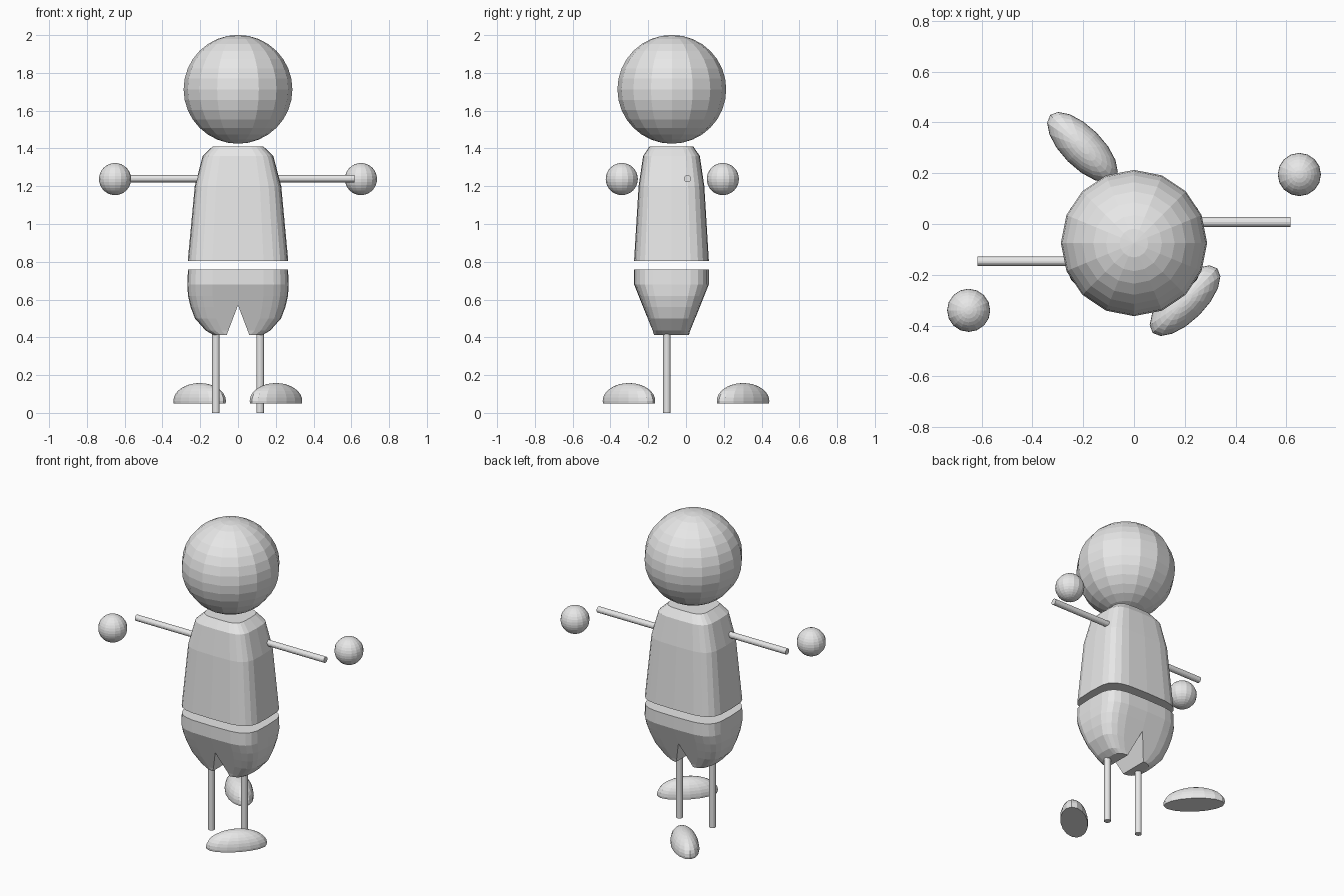
import bpy, bmesh, math
from mathutils import Matrix, Vector

cube = bpy.data.objects.get("Cube")
if cube:
    bpy.data.objects.remove(cube)

BODY_Y = -0.077

grey = bpy.data.materials.new("light grey")
grey.use_nodes = True
grey.diffuse_color = (0.8, 0.8, 0.8, 1)
grey.node_tree.nodes["Principled BSDF"].inputs["Base Color"].default_value = (0.8, 0.8, 0.8, 1)


def finish(name, bm):
    bmesh.ops.recalc_face_normals(bm, faces=bm.faces)
    mesh = bpy.data.meshes.new(name)
    bm.to_mesh(mesh)
    bm.free()
    mesh.materials.append(grey)
    obj = bpy.data.objects.new(name, mesh)
    bpy.context.scene.collection.objects.link(obj)
    return obj


def ball(name, centre, radius):
    bm = bmesh.new()
    bmesh.ops.create_uvsphere(bm, u_segments=16, v_segments=16, radius=radius,
                              matrix=Matrix.Translation(centre))
    return finish(name, bm)


def rod(name, start, end, radius=0.02):
    start, end = Vector(start), Vector(end)
    axis = end - start
    turn = axis.to_track_quat('Z', 'Y').to_matrix().to_4x4()
    bm = bmesh.new()
    bmesh.ops.create_cone(bm, cap_ends=True, segments=16, radius1=radius, radius2=radius,
                          depth=axis.length,
                          matrix=Matrix.Translation((start + end) / 2) @ turn)
    return finish(name, bm)


def loft(name, rings, sides=24, power=4.0):
    """Stack of rounded-box sections given as (z, half width, half depth)."""
    bm = bmesh.new()
    loops = []
    for z, hx, hy in rings:
        loop = []
        for i in range(sides):
            a = math.tau * i / sides
            c, s = math.cos(a), math.sin(a)
            x = math.copysign(abs(c) ** (2 / power), c) * hx
            y = math.copysign(abs(s) ** (2 / power), s) * hy
            loop.append(bm.verts.new((x, BODY_Y + y, z)))
        loops.append(loop)
    for low, high in zip(loops, loops[1:]):
        for i in range(sides):
            j = (i + 1) % sides
            bm.faces.new((low[i], low[j], high[j], high[i]))
    bm.faces.new(loops[0])
    bm.faces.new(loops[-1])
    return finish(name, bm)


def foot(name, centre, angle):
    # Flattened ellipsoid, cut flat underneath
    bm = bmesh.new()
    place = (Matrix.Translation(centre) @ Matrix.Rotation(angle, 4, 'Z')
             @ Matrix.Diagonal((0.18, 0.08, 0.095, 1)))
    bmesh.ops.create_uvsphere(bm, u_segments=16, v_segments=16, radius=1, matrix=place)
    cut = bmesh.ops.bisect_plane(bm, geom=bm.verts[:] + bm.edges[:] + bm.faces[:],
                                 plane_co=(0, 0, 0.05), plane_no=(0, 0, 1), clear_inner=True)
    rim = [e for e in cut["geom_cut"] if isinstance(e, bmesh.types.BMEdge)]
    bmesh.ops.edgeloop_fill(bm, edges=rim)
    return finish(name, bm)


# Head and torso
ball("head", (0, -0.075, 1.713), 0.288)
loft("torso", [(0.805, 0.266, 0.198), (1.2, 0.229, 0.174),
               (1.36, 0.187, 0.15), (1.41, 0.135, 0.116)])

# Shorts, with a wedge cut out between the legs
shorts = loft("shorts", [(0.413, 0.13, 0.094), (0.435, 0.17, 0.1), (0.5, 0.228, 0.126),
                         (0.56, 0.251, 0.15), (0.62, 0.265, 0.174), (0.68, 0.268, 0.198),
                         (0.76, 0.265, 0.198)])
bm = bmesh.new()
wedge = [bm.verts.new((x, -0.5, z)) for x, z in ((0, 0.57), (-0.08, 0.36), (0.08, 0.36))]
face = bm.faces.new(wedge)
moved = bmesh.ops.extrude_face_region(bm, geom=[face])["geom"]
bmesh.ops.translate(bm, vec=(0, 1, 0),
                    verts=[v for v in moved if isinstance(v, bmesh.types.BMVert)])
cutter = finish("notch_cutter", bm)
cutter.hide_render = True
cutter.hide_viewport = True
notch = shorts.modifiers.new("notch", 'BOOLEAN')
notch.operation = 'DIFFERENCE'
notch.solver = 'EXACT'
notch.object = cutter

# Limbs
for side, sx in (("left", 1), ("right", -1)):
    rod(side + "_leg", (sx * 0.117, -0.101, 0), (sx * 0.117, -0.101, 0.46))
    arm_y = 0.008 if sx > 0 else -0.147
    rod(side + "_arm", (sx * 0.15, arm_y, 1.24), (sx * 0.616, arm_y, 1.24), 0.019)
    hand_y = 0.195 if sx > 0 else -0.34
    ball(side + "_hand", (sx * 0.651, hand_y, 1.238), 0.085)

foot("left_foot", (0.201, -0.302, 0.063), math.radians(45))
foot("right_foot", (-0.203, 0.302, 0.063), math.radians(135))
